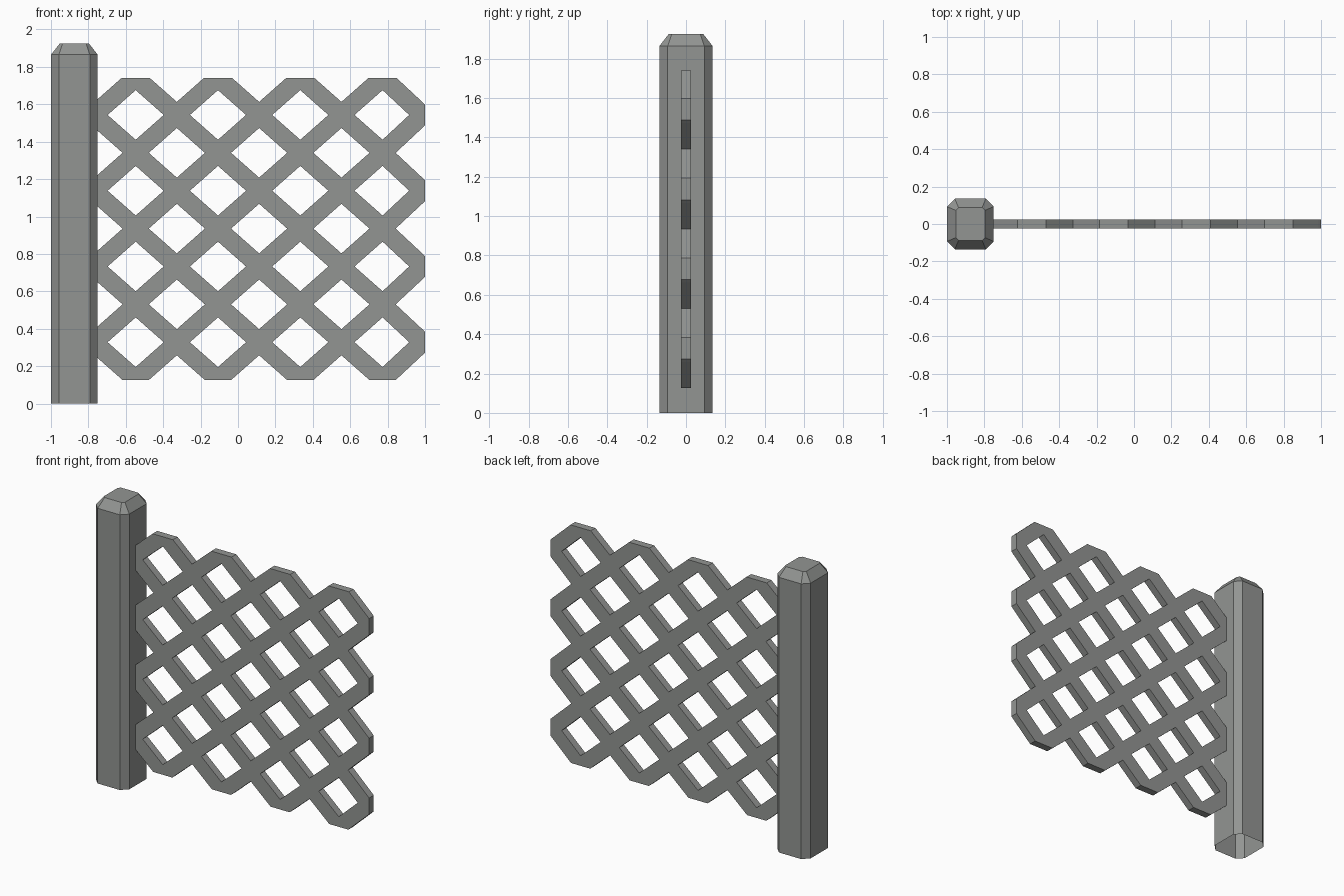
import bpy
import bmesh
from mathutils import Vector

if "Cube" in bpy.data.objects:
    bpy.data.objects.remove(bpy.data.objects["Cube"])

grey = bpy.data.materials.new("weathered grey")
grey.diffuse_color = (0.29, 0.30, 0.29, 1)
grey.use_nodes = True
grey.node_tree.nodes["Principled BSDF"].inputs["Base Color"].default_value = grey.diffuse_color


def finish(bm, name):
    bmesh.ops.recalc_face_normals(bm, faces=bm.faces)
    mesh = bpy.data.meshes.new(name)
    bm.to_mesh(mesh)
    bm.free()
    mesh.materials.append(grey)
    obj = bpy.data.objects.new(name, mesh)
    bpy.context.collection.objects.link(obj)
    return obj


# Post: chamfered octagonal rings, sloped cap, open underside
def ring(bm, hx, hy, c, z, cx=-0.875):
    pts = [(hx, hy - c), (hx - c, hy), (c - hx, hy), (-hx, hy - c),
           (-hx, c - hy), (c - hx, -hy), (hx - c, -hy), (hx, c - hy)]
    return [bm.verts.new((cx + x, y, z)) for x, y in pts]


bm = bmesh.new()
rings = [ring(bm, 0.125, 0.135, 0.042, 0.0),
         ring(bm, 0.125, 0.135, 0.042, 1.865),
         ring(bm, 0.078, 0.088, 0.015, 1.925)]
for low, high in zip(rings, rings[1:]):
    for k in range(8):
        n = (k + 1) % 8
        bm.faces.new((low[k], low[n], high[n], high[k]))
bm.faces.new(rings[-1])
finish(bm, "post")

# Lattice: a diamond at every crossing, joined by diagonal slats
bm = bmesh.new()
A = 0.07
nodes = {}
for i in range(-1, 8):
    for j in range(-1, 8):
        if (i + j) % 2:
            x = 0.985 if i == 7 else -0.547 + i * 0.22
            z = 0.328 + j * 0.2025
            right, top, left, bottom = [
                bm.verts.new((x + dx, 0, z + dz))
                for dx, dz in ((A, 0), (0, A), (-A, 0), (0, -A))]
            nodes[i, j] = (right, top, left, bottom)
            bm.faces.new((right, top, left, bottom))
for (i, j), (right, top, left, bottom) in nodes.items():
    if (i + 1, j + 1) in nodes:
        q = nodes[i + 1, j + 1]
        bm.faces.new((right, q[3], q[2], top))
    if (i - 1, j + 1) in nodes:
        q = nodes[i - 1, j + 1]
        bm.faces.new((top, q[0], q[3], left))

# Trim the lattice to the panel rectangle
for co, no in (((1.0, 0, 0), (1, 0, 0)), ((-0.752, 0, 0), (-1, 0, 0)),
               ((0, 0, 1.74), (0, 0, 1)), ((0, 0, 0.127), (0, 0, -1))):
    bmesh.ops.bisect_plane(bm, geom=bm.verts[:] + bm.edges[:] + bm.faces[:],
                           dist=1e-5, plane_co=Vector(co),
                           plane_no=Vector(no), clear_outer=True)
panel = finish(bm, "lattice_panel")
solid = panel.modifiers.new("thickness", 'SOLIDIFY')
solid.thickness = 0.05
solid.offset = 0
